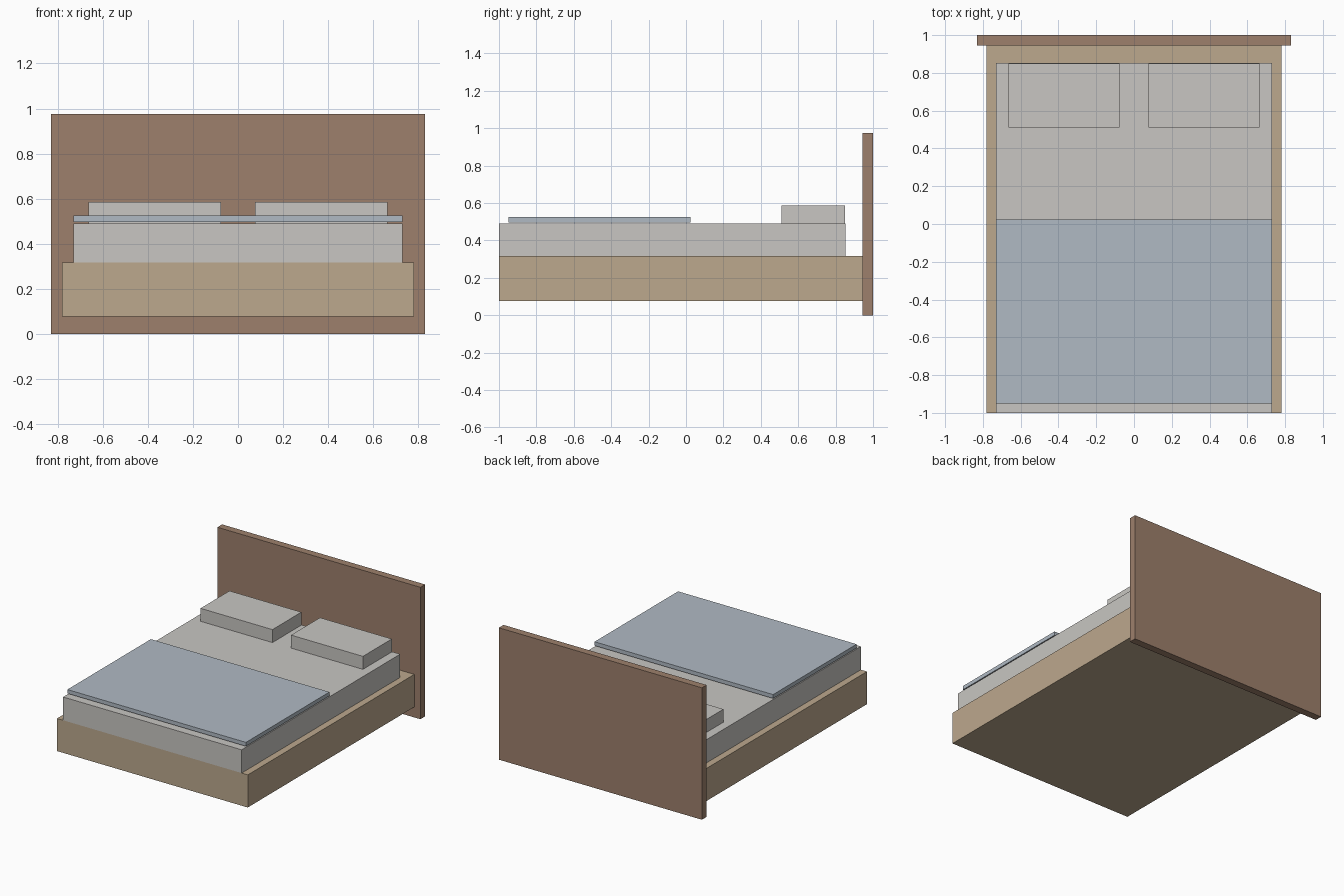
import bpy

if "Cube" in bpy.data.objects:
    bpy.data.objects.remove(bpy.data.objects["Cube"])


def material(name, rgb):
    """Flat colour given as 0-255 sRGB, stored linear."""
    lin = [((c / 255 + 0.055) / 1.055) ** 2.4 for c in rgb]
    m = bpy.data.materials.new(name)
    m.diffuse_color = (*lin, 1.0)
    m.use_nodes = True
    m.node_tree.nodes["Principled BSDF"].inputs["Base Color"].default_value = m.diffuse_color
    return m


def box(name, x, y, z, mat):
    """Box from (min, max) ranges on each axis."""
    bpy.ops.mesh.primitive_cube_add(size=1)
    ob = bpy.context.object
    ob.name = ob.data.name = name
    for v in ob.data.vertices:
        v.co = [(r[0] + r[1]) / 2 + c * (r[1] - r[0]) for r, c in zip((x, y, z), v.co)]
    ob.data.materials.append(mat)
    return ob


dark_wood = material("dark wood", (157, 128, 108))
light_wood = material("light wood", (188, 168, 141))
linen = material("linen", (200, 198, 194))
blue_cloth = material("blue cloth", (176, 186, 196))

# Wooden parts
box("headboard", (-0.83, 0.83), (0.945, 1.0), (0, 0.975), dark_wood)
box("bed_base", (-0.78, 0.78), (-1.0, 0.945), (0.077, 0.318), light_wood)

# Bedding
box("mattress", (-0.73, 0.73), (-1.0, 0.852), (0.318, 0.49), linen)
box("blanket", (-0.73, 0.73), (-0.95, 0.025), (0.497, 0.526), blue_cloth)

# Pair of pillows
for side, cx in (("left", -0.37), ("right", 0.37)):
    box("pillow_" + side, (cx - 0.294, cx + 0.294), (0.511, 0.849), (0.49, 0.586), linen)
